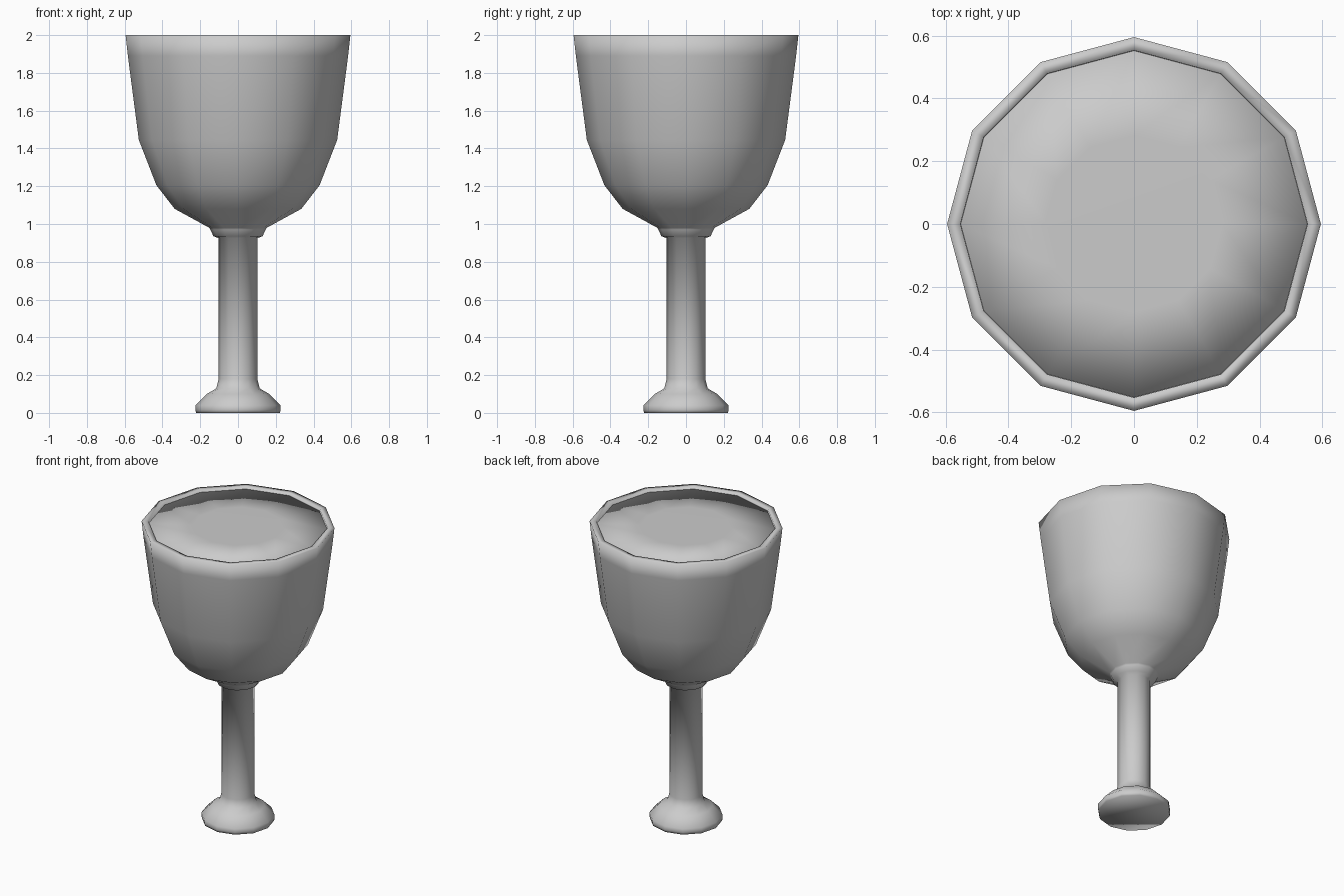
import bpy, bmesh, math

if "Cube" in bpy.data.objects:
    bpy.data.objects.remove(bpy.data.objects["Cube"])

SIDES = 12


def lathe(name, profile):
    """Spin a (radius, z) profile into a closed, smooth 12-sided solid, capping both ends."""
    bm = bmesh.new()
    rings = []
    for r, z in profile:
        rings.append([bm.verts.new((r * math.cos(2 * math.pi * i / SIDES),
                                    r * math.sin(2 * math.pi * i / SIDES), z))
                      for i in range(SIDES)])
    for a, b in zip(rings, rings[1:]):
        for i in range(SIDES):
            j = (i + 1) % SIDES
            bm.faces.new((a[i], a[j], b[j], b[i]))
    bm.faces.new(rings[0][::-1])
    bm.faces.new(rings[-1])
    bmesh.ops.recalc_face_normals(bm, faces=bm.faces)
    for f in bm.faces:
        f.smooth = True
    mesh = bpy.data.meshes.new(name)
    bm.to_mesh(mesh)
    bm.free()
    obj = bpy.data.objects.new(name, mesh)
    bpy.context.collection.objects.link(obj)
    return obj


# Goblet: foot, stem, collar, bowl, rim, then the inner wall
foot = [(0.222, 0.0), (0.226, 0.015), (0.226, 0.04), (0.165, 0.10), (0.115, 0.13)]
stem = [(0.102, 0.18), (0.102, 0.925)]
collar = [(0.13, 0.935), (0.146, 0.97), (0.152, 0.98)]
bowl = [(0.335, 1.08), (0.432, 1.205), (0.525, 1.445), (0.583, 1.89)]
rim = [(0.595, 2.0), (0.553, 2.0)]
inside = [(0.545, 1.89), (0.49, 1.46), (0.40, 1.23), (0.31, 1.12), (0.13, 1.03)]
lathe("goblet", foot + stem + collar + bowl + rim + inside)

# Drink filling the bowl to the brim, with a softly shaded edge
drink = [(0.12, 1.035), (0.305, 1.125), (0.396, 1.235), (0.486, 1.465), (0.541, 1.89),
         (0.553, 1.985), (0.28, 1.988)]
lathe("drink", drink)
